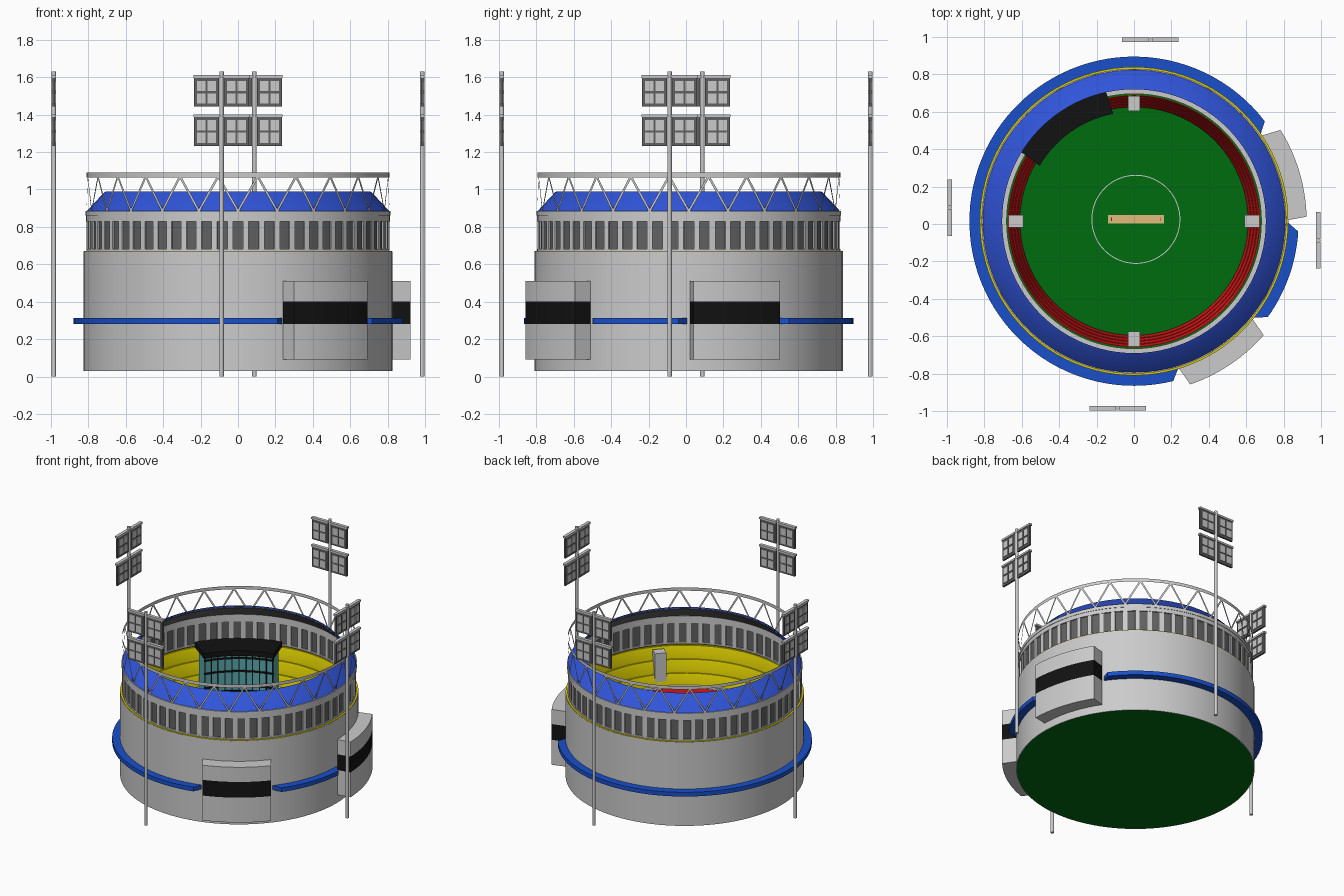
import bpy, bmesh, math
from mathutils import Matrix, Vector

if "Cube" in bpy.data.objects:
    bpy.data.objects.remove(bpy.data.objects["Cube"])

CX, CY = 0.0, 0.015


def mat(name, c):
    m = bpy.data.materials.new(name)
    m.diffuse_color = (*c, 1)
    m.use_nodes = True
    m.node_tree.nodes["Principled BSDF"].inputs["Base Color"].default_value = m.diffuse_color
    return m


BLUE = mat("blue", (0.01, 0.08, 0.6))
ROOF = mat("roof_blue", (0.03, 0.09, 0.7))
YELLOW = mat("yellow", (0.7, 0.6, 0.0))
RED = mat("red", (0.8, 0.01, 0.01))
GREEN = mat("green", (0.0, 0.15, 0.005))
BLACK = mat("black", (0.006, 0.006, 0.006))
DARK = mat("dark_grey", (0.12, 0.12, 0.12))
TEAL = mat("teal", (0.1, 0.4, 0.42))
TAN = mat("tan", (0.75, 0.5, 0.2))
WHITE = mat("white", (0.9, 0.9, 0.9))


def finish(name, bm, m=None, recalc=True):
    if recalc:
        bmesh.ops.recalc_face_normals(bm, faces=bm.faces)
    me = bpy.data.meshes.new(name)
    bm.to_mesh(me)
    bm.free()
    if m:
        me.materials.append(m)
    ob = bpy.data.objects.new(name, me)
    bpy.context.collection.objects.link(ob)
    return ob


def P(r, deg, z):
    a = math.radians(deg)
    return Vector((CX + r * math.cos(a), CY + r * math.sin(a), z))


def ring(name, prof, m=None, seg=96, closed=True):
    """Lathe a cross-section of (r, z) points around the stadium axis."""
    bm = bmesh.new()
    rows = [[bm.verts.new(P(r, 360 * i / seg, z)) for r, z in prof] for i in range(seg)]
    n = len(prof)
    for i in range(seg):
        a, b = rows[i], rows[(i + 1) % seg]
        for j in range(n if closed else n - 1):
            k = (j + 1) % n
            bm.faces.new((a[j], b[j], b[k], a[k]))
    return finish(name, bm, m)


def band(name, r0, r1, z0, z1, m=None):
    return ring(name, [(r0, z0), (r1, z0), (r1, z1), (r0, z1)], m)


def sector(name, r0, r1, z0, z1, inner, outer, m=None, seg=14):
    """Curved block; inner and outer arcs have their own angle ranges."""
    bm = bmesh.new()
    rows = []
    for i in range(seg + 1):
        t = i / seg
        ai = inner[0] + (inner[1] - inner[0]) * t
        ao = outer[0] + (outer[1] - outer[0]) * t
        rows.append([bm.verts.new(p) for p in
                     (P(r0, ai, z0), P(r1, ao, z0), P(r1, ao, z1), P(r0, ai, z1))])
    for a, b in zip(rows, rows[1:]):
        for j in range(4):
            k = (j + 1) % 4
            bm.faces.new((a[j], b[j], b[k], a[k]))
    bm.faces.new(rows[0])
    bm.faces.new(rows[-1])
    return finish(name, bm, m)


def add_box(bm, c, s, rot=0.0):
    bmesh.ops.create_cube(bm, size=1, matrix=Matrix.Translation(c)
                          @ Matrix.Rotation(rot, 4, 'Z') @ Matrix.Diagonal((*s, 1)))


def disc(name, r, z0, z1, m):
    bm = bmesh.new()
    bmesh.ops.create_cone(bm, cap_ends=True, segments=96, radius1=r, radius2=r, depth=z1 - z0,
                          matrix=Matrix.Translation((CX, CY, (z0 + z1) / 2)))
    return finish(name, bm, m)


# Field, pitch and circle marking
disc("field", 0.822, 0.03, 0.045, GREEN)
bm = bmesh.new()
add_box(bm, (0.01, 0.025, 0.047), (0.30, 0.046, 0.006))
finish("pitch", bm, TAN)
bm = bmesh.new()
for x in (-0.12, 0.14):
    add_box(bm, (x, 0.025, 0.055), (0.004, 0.02, 0.012))
finish("wickets", bm)
circle = band("circle_marking", 0.233, 0.238, 0.044, 0.048, WHITE)
circle.location = (0.01, 0.01, 0)

# Outer wall and ledge
ring("outer_wall", [(0.825, 0.03), (0.825, 0.668), (0.82, 0.668), (0.82, 0.03)])
band("ledge", 0.80, 0.824, 0.66, 0.672, YELLOW)

# Lower red stand, concourse, upper yellow stand
prof = []
for i in range(4):
    r, z = 0.61 + 0.016 * i, 0.06 + 0.085 * i
    prof += [(r, z), (r + 0.013, z + 0.07), (r + 0.016, z + 0.07)]
ring("lower_stand", prof + [(0.674, 0.04), (0.61, 0.04)], RED)
band("stand_edge", 0.674, 0.681, 0.04, 0.38, GREEN)
band("concourse", 0.681, 0.71, 0.30, 0.395)
prof = []
for i in range(3):
    r, z = 0.705 + 0.036 * i, 0.395 + 0.09 * i
    prof += [(r, z), (r + 0.028, z + 0.075), (r + 0.036, z + 0.075)]
ring("upper_stand", prof + [(0.815, 0.66), (0.815, 0.38), (0.705, 0.38)], YELLOW)

# Window storey with pillars
band("windows", 0.797, 0.802, 0.67, 0.865, DARK)
band("window_sill", 0.788, 0.811, 0.67, 0.682)
band("window_header", 0.788, 0.812, 0.83, 0.86)
band("roof_beam", 0.785, 0.815, 0.86, 0.885)
bm = bmesh.new()
for i in range(60):
    add_box(bm, P(0.799, i * 6 + 3, 0.765), (0.022, 0.03, 0.19), math.radians(i * 6 + 3))
finish("window_pillars", bm)

# Sloped roof with grey underside
ring("roof", [(0.808, 0.885), (0.715, 0.985), (0.705, 0.99), (0.705, 0.98), (0.80, 0.882)], ROOF)
ring("roof_underside", [(0.795, 0.875), (0.705, 0.972), (0.705, 0.979), (0.80, 0.881)], DARK)

# Flat truss: top band and zigzag strips
ring("truss_top_band", [(0.81, 1.065), (0.81, 1.09)], closed=False)
bm = bmesh.new()
for i in range(48):
    a, b = i * 7.5, (i + 1) * 7.5
    za, zb = (0.885, 1.07) if i % 2 == 0 else (1.07, 0.885)
    w = 0.5
    bm.faces.new([bm.verts.new(P(0.81, t, z)) for t, z in
                  ((a - w, za), (a + w, za), (b + w, zb), (b - w, zb))])
finish("truss_zigzag", bm, recalc=False)

# Blue walkway canopy, broken by the two entrance blocks
sector("canopy_long", 0.82, 0.88, 0.28, 0.312, (34.4, 286.8), (37.4, 283.8), BLUE, 72)
sector("canopy_short", 0.82, 0.88, 0.28, 0.312, (-39, -0.3), (-35.6, -3.6), BLUE)
for n, (a0, a1, b0, b1) in enumerate(((0.3, 34, 1.5, 31.9), (-73.2, -39.4, -71, -41.3))):
    for part, z0, z1, m in (("base", 0.09, 0.28, None), ("glazing", 0.28, 0.40, BLACK),
                            ("top", 0.40, 0.512, None)):
        sector(f"entrance_{part}_{n + 1}", 0.815, 0.923, z0, z1, (a0, a1), (b0, b1), m)

# Pavilion: black roof, curved glass and mullions
sector("pavilion_roof", 0.585, 0.79, 0.66, 0.70, (101, 149.5), (103, 148), BLACK)
sector("pavilion_glass", 0.605, 0.70, 0.045, 0.66, (102, 148.5), (102, 148.5), TEAL)
bm = bmesh.new()
for i in range(11):
    a = 102.3 + i * 4.59
    add_box(bm, P(0.604, a, 0.35), (0.012, 0.006, 0.61), math.radians(a))
finish("pavilion_mullions", bm, BLACK)
for i, z in enumerate((0.12, 0.24, 0.38, 0.42, 0.53, 0.63)):
    sector(f"pavilion_rail_{i + 1}", 0.597, 0.61, z, z + 0.012, (101.8, 148.7), (101.8, 148.7), BLACK)

# Sight screens around the field and a control tower
bm = bmesh.new()
for i in range(4):
    add_box(bm, P(0.63, i * 90, 0.225), (0.08, 0.066, 0.37), math.radians(i * 90))
finish("sight_screens", bm)
bm = bmesh.new()
add_box(bm, P(0.75, -41.5, 0.51), (0.07, 0.08, 0.26), math.radians(-41.5))
finish("control_tower", bm)

# Four floodlights, repeated by quarter turns
for n in range(4):
    R = Matrix.Rotation(math.radians(90 * n), 4, 'Z')
    bp, bf, bl = bmesh.new(), bmesh.new(), bmesh.new()
    px, py = -0.088, -0.985
    bmesh.ops.create_cone(bp, cap_ends=True, segments=12, radius1=0.012, radius2=0.012,
                          depth=1.63, matrix=Matrix.Translation((px, py, 0.815)))
    for zc in (1.52, 1.31):
        for s in (-1, 1):
            xc = px + s * 0.08
            add_box(bp, (xc, py, zc + 0.084), (0.142, 0.024, 0.014))
            add_box(bf, (xc, py, zc), (0.132, 0.014, 0.155))
            for dx in (-0.028, 0.028):
                for dz in (-0.033, 0.033):
                    add_box(bl, (xc + dx, py, zc + dz), (0.046, 0.026, 0.055))
    for b, name, m in ((bp, "pole", None), (bf, "frame", DARK), (bl, "lamps", None)):
        b.transform(R)
        finish(f"floodlight_{name}_{n + 1}", b, m)

# Smooth curved surfaces, keep edges sharp
obs = list(bpy.context.collection.objects)
for o in obs:
    o.select_set(True)
bpy.context.view_layer.objects.active = obs[0]
bpy.ops.object.shade_smooth_by_angle(angle=math.radians(25))
